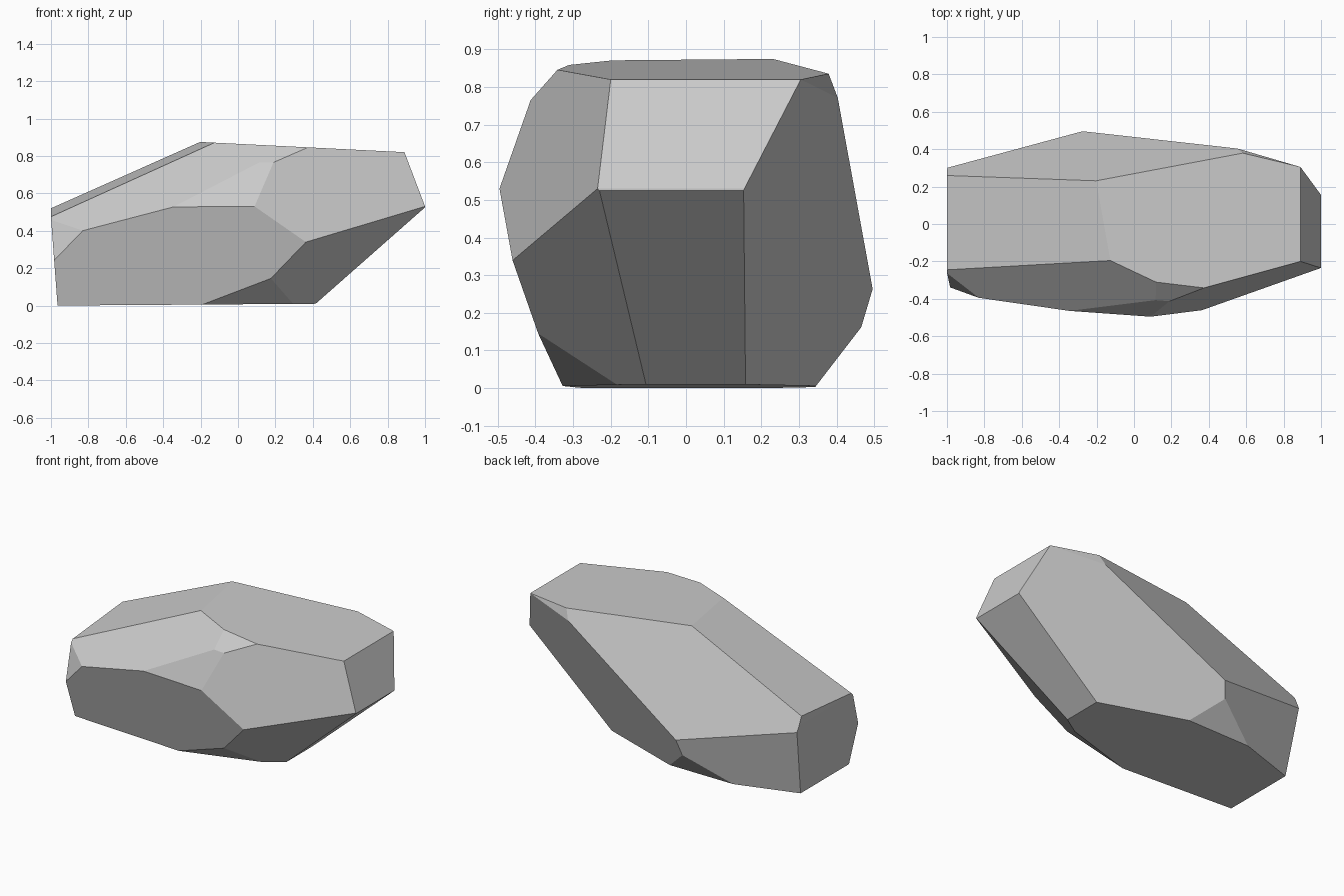
import bpy, bmesh
from mathutils import Vector, Matrix

if "Cube" in bpy.data.objects:
    bpy.data.objects.remove(bpy.data.objects["Cube"])

# Rough block that the boulder is chiselled from
bm = bmesh.new()
bmesh.ops.create_cube(bm, size=1.0, matrix=Matrix.Translation((0, 0, 0.45)) @ Matrix.Diagonal((2, 1, 0.9, 1)))


def chop(point, normal):
    """Slice off everything on the normal side and cap the cut."""
    geom = bm.verts[:] + bm.edges[:] + bm.faces[:]
    bmesh.ops.bisect_plane(bm, geom=geom, dist=1e-5, plane_co=Vector(point),
                           plane_no=Vector(normal).normalized(), clear_outer=True)
    rim = [e for e in bm.edges if e.is_boundary]
    if rim:
        bmesh.ops.edgenet_fill(bm, edges=rim)


# Base and left end
chop((-0.965, 0, 0), (0.007, 0, -1))
chop((-1, 0, 0.47), (-1, 0, -0.075))
# Top slopes
chop((0.89, 0, 0.82), (0.05, 0, 1))
chop((-1, 0.26, 0.52), (-0.448, -0.089, 1))
# Right end and its undercut
chop((1, 0, 0.53), (0.29, 0, 0.11))
chop((1, 0, 0.525), (0.52, 0, -0.59))
# Front facets
chop((0.08, -0.495, 0.53), (-0.07, -1, -0.283))
chop((0.89, -0.2, 0.82), (0.286, -1, 0.229))
chop((-1, -0.245, 0.475), (-0.419, -1, 1.05))
chop((0.41, -0.11, 0.01), (0.646, -1, -0.973))
# Back facets
chop((-1, 0.3, 0.43), (-0.32, 1, -0.217))
chop((0.89, 0.305, 0.82), (0.348, 1, -0.385))
chop((-1, 0.3, 0.43), (-0.166, 1, 0.453))
# Small worn corners
chop((0.31, -0.18, 0.01), (0.307, -1, -1.27))
chop((-0.98, -0.34, 0.245), (-0.674, -1, 0.30))
chop((0.08, -0.495, 0.53), (-0.074, -1, 0.384))
chop((0.19, -0.413, 0.765), (-0.068, -1, 1.04))
chop((-0.1, 0.345, 0.005), (0, 1, -0.77))
chop((0.61, 0.372, 0.835), (0.254, 1, 0.268))

bmesh.ops.recalc_face_normals(bm, faces=bm.faces[:])
mesh = bpy.data.meshes.new("boulder")
bm.to_mesh(mesh)
bm.free()
bpy.context.collection.objects.link(bpy.data.objects.new("boulder", mesh))
